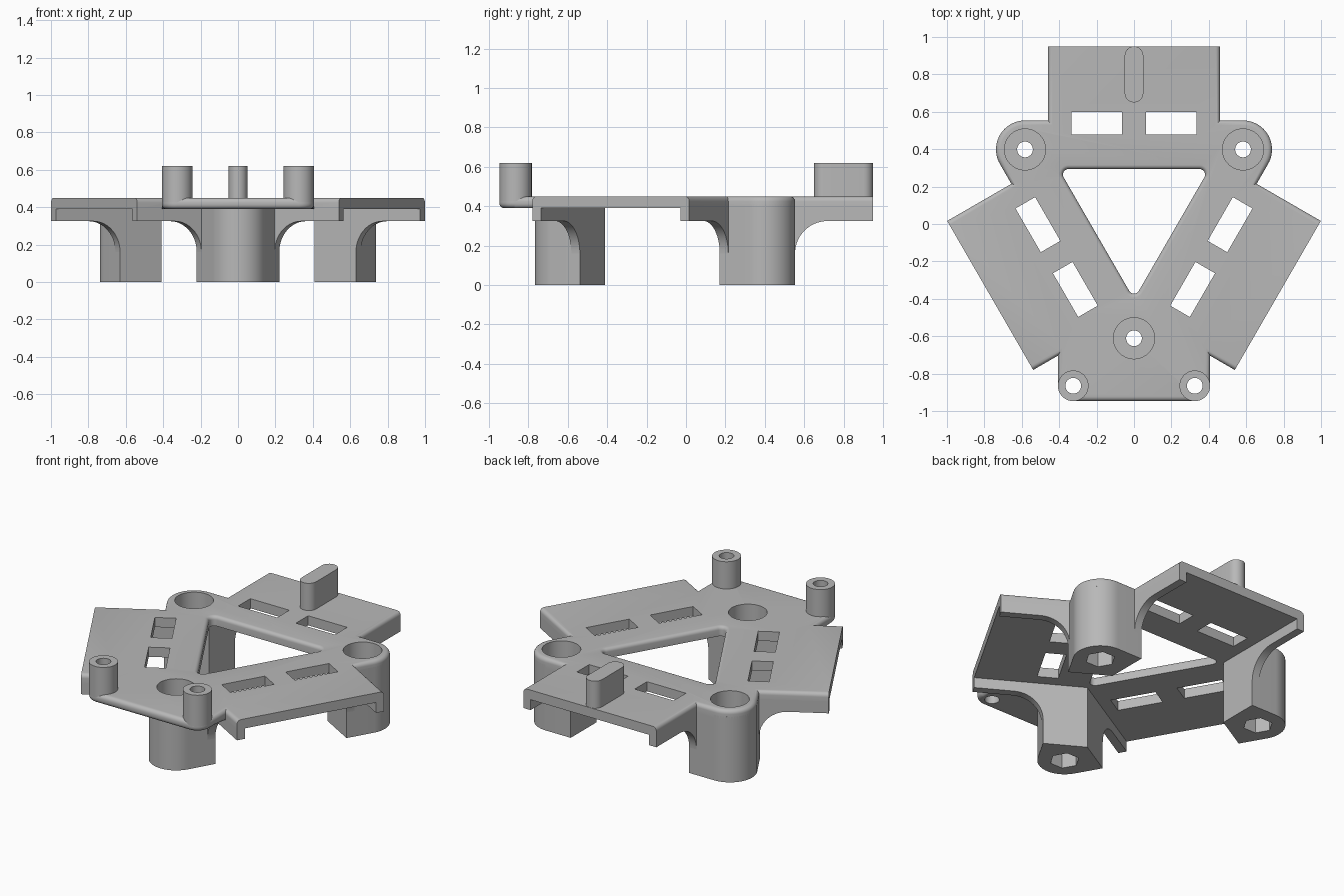
import bpy, bmesh, math
from mathutils import Matrix, Vector

if bpy.data.objects.get("Cube"):
    bpy.data.objects.remove(bpy.data.objects["Cube"], do_unlink=True)

# Main dimensions
CY = 0.062            # y of the threefold axis
ARM, HALF = 0.888, 0.46   # arm reach and half width
RIB_IN = 0.41         # inner face of the arm ribs
POST_R, POST_D = 0.155, 0.673
TOP, UNDER, RIB_Z = 0.45, 0.39, 0.325
PEG = Vector((0.325, -0.865))
PEG_R, BORE = 0.082, 0.042
TURNS = [math.radians(a) for a in (0, 120, 240)]

grey = bpy.data.materials.new("plain_grey")
grey.use_nodes = True
grey.diffuse_color = (0.48, 0.48, 0.48, 1)
grey.node_tree.nodes["Principled BSDF"].inputs["Base Color"].default_value = (0.48, 0.48, 0.48, 1)


def arc(cx, cy, r, a0, a1, n=12):
    angles = [math.radians(a0 + (a1 - a0) * i / n) for i in range(n + 1)]
    return [(cx + r * math.cos(a), cy + r * math.sin(a)) for a in angles]


def circle(cx, cy, r, n=40):
    return arc(cx, cy, r, 0, 360 - 360 / n, n - 1)


def spin(turn):
    """Rotation about the threefold axis, from a frame centred on it."""
    return Matrix.Translation((0, CY, 0)) @ Matrix.Rotation(turn, 4, "Z")


def loft(name, layers, matrix=Matrix()):
    """Closed solid through stacked outlines, given as (points, z)."""
    bm = bmesh.new()
    rings = [[bm.verts.new((x, y, z)) for x, y in pts] for pts, z in layers]
    n = len(rings[0])
    bm.faces.new(rings[0][::-1])
    bm.faces.new(rings[-1])
    for a, b in zip(rings, rings[1:]):
        for i in range(n):
            j = (i + 1) % n
            bm.faces.new((a[i], a[j], b[j], b[i]))
    bm.transform(matrix)
    bmesh.ops.recalc_face_normals(bm, faces=bm.faces)
    me = bpy.data.meshes.new(name)
    bm.to_mesh(me)
    bm.free()
    me.materials.append(grey)
    ob = bpy.data.objects.new(name, me)
    bpy.context.collection.objects.link(ob)
    return ob


def prism(name, pts, z0, z1, matrix=Matrix()):
    return loft(name, [(pts, z0), (pts, z1)], matrix)


def cut(ob, cutters):
    for c in cutters:
        c.hide_render = True
        m = ob.modifiers.new("cut", "BOOLEAN")
        m.operation, m.solver, m.object = "DIFFERENCE", "EXACT", c
    deps = bpy.context.evaluated_depsgraph_get()
    me = bpy.data.meshes.new_from_object(ob.evaluated_get(deps))
    ob.modifiers.clear()
    ob.data = me


def finish(ob):
    bpy.ops.object.select_all(action="DESELECT")
    ob.select_set(True)
    bpy.context.view_layer.objects.active = ob
    bpy.ops.object.shade_smooth_by_angle(angle=math.radians(32))


# Plate outline, right half from front to back, then mirrored
u, t = Vector((math.sqrt(0.75), -0.5)), Vector((0.5, math.sqrt(0.75)))
axis = Vector((0, CY))
lobe = axis + POST_D * Vector((math.sqrt(0.75), 0.5))
edge_x = PEG.x + PEG_R
notch = CY + (edge_x * t.x + HALF) / -t.y
lobe_t = (lobe - axis).dot(t)
half = arc(PEG.x, PEG.y, PEG_R, -90, 0, 10) + [(edge_x, notch)]
half += [tuple(axis + ARM * u - HALF * t), tuple(axis + ARM * u + HALF * t)]
half += [tuple(lobe + POST_R * u - (lobe_t - HALF) * t)]
half += arc(lobe.x, lobe.y, POST_R, -30, 90, 20)
half += [(HALF, lobe.y + POST_R), (HALF, CY + ARM)]
outline = half + [(-x, y) for x, y in reversed(half)]
plate = prism("main_plate", outline, UNDER, TOP)

# Round the plate's top rim except the arm ends, and the front tab's lower rim
bm = bmesh.new()
bm.from_mesh(plate.data)
rim = []
for e in bm.edges:
    a, b = e.verts
    if abs(a.co.z - b.co.z) > 0.01:
        continue
    mid = (a.co + b.co) / 2
    ends = [(mid.xy - axis).dot(Vector((-math.sin(r), math.cos(r)))) for r in TURNS]
    tab = max(abs(a.co.x), abs(b.co.x)) < edge_x + 0.002 and mid.y < -0.6
    if (mid.z > 0.42 and max(ends) < ARM - 0.002) or (mid.z < 0.42 and tab):
        rim.append(e)
bmesh.ops.bevel(bm, geom=rim, offset=0.025, offset_type="OFFSET", segments=5,
                profile=0.5, affect="EDGES", clamp_overlap=False)
bm.to_mesh(plate.data)
bm.free()


# Triangular opening with a rounded upper lip
def tri(grow):
    inner, r = 0.232, 0.03
    d = 2 * (inner - r)
    pts = []
    for a in (-90, 30, 150):
        c = (d * math.cos(math.radians(a)), d * math.sin(math.radians(a)))
        pts += arc(*c, r + grow, a - 60, a + 60, 10)
    return pts


lip = 0.022
layers = [(tri(0), 0.3)]
for i in range(6):
    a = math.radians(90 * i / 5)
    layers.append((tri(lip * (1 - math.cos(a))), TOP - lip + lip * math.sin(a)))
layers.append((tri(lip), 0.5))
cutters = [loft("opening_cutter", layers, spin(0))]

# Two slots in each arm
for turn in TURNS:
    for s in (-1, 1):
        slot = [(s * x, y) for x, y in ((0.065, 0.417), (0.335, 0.417), (0.335, 0.538), (0.065, 0.538))]
        cutters.append(prism("slot_cutter", slot, 0.3, 0.55, spin(turn)))

# Posts with a counterbore above and a hexagonal nut pocket below
post_pts = arc(0, -POST_D, POST_R, 210, 330, 24)
r_face = POST_D / 2 + POST_R
corner = r_face * u - RIB_IN * t
post_pts += [tuple(corner), (0, -RIB_IN / math.sqrt(0.75)), (-corner.x, corner.y)]
posts = []
for label, turn in zip(("front", "left", "right"), TURNS):
    m = spin(turn)
    post = prism(label + "_post", post_pts, 0, 0.41, m)
    bore = prism("bore_cutter", circle(0, -POST_D, 0.11), 0.16, 0.6, m)
    screw = prism("screw_cutter", circle(0, -POST_D, BORE), -0.1, 0.3, m)
    nut = prism("nut_cutter", circle(0, -POST_D, 0.085, 6), -0.1, 0.1, m)
    cut(post, [bore, screw, nut])
    posts.append(post)
    cutters += [bore]
    for c in (screw, nut):
        bpy.data.objects.remove(c, do_unlink=True)

# Hollow pegs on the front tab
pegs = []
for label, s in (("left", 1), ("right", -1)):
    peg = prism(label + "_peg", circle(s * PEG.x, PEG.y, PEG_R), 0.415, 0.62)
    hole = prism("peg_cutter", circle(s * PEG.x, PEG.y, BORE), 0.2, 0.8)
    cut(peg, [hole])
    cutters.append(hole)
    pegs.append(peg)

cut(plate, cutters)
for c in cutters:
    bpy.data.objects.remove(c, do_unlink=True)

# Ribs under the arm sides, sweeping down into the posts
rib_r = 0.165
side = [(0.45, 0.4), (0.45, RIB_Z - rib_r)]
side += arc(r_face + rib_r, RIB_Z - rib_r, rib_r, 180, 90, 14)
side += [(ARM, RIB_Z), (ARM, 0.4)]
upright = Matrix(((0, 0, 1, 0), (1, 0, 0, 0), (0, 1, 0, 0), (0, 0, 0, 1)))
ribs = []
for label, turn in zip(("back", "right", "left"), TURNS):
    for s in (-1, 1):
        ribs.append(prism(f"{label}_arm_rib", side, s * RIB_IN, s * HALF, spin(turn) @ upright))

# Upright fin on the back arm
fin_pts = arc(0, 0.90, 0.05, 0, 180) + arc(0, 0.70, 0.05, 180, 360)
fin = prism("back_fin", fin_pts, 0.42, 0.62)

for ob in [plate, fin] + posts + pegs + ribs:
    finish(ob)
